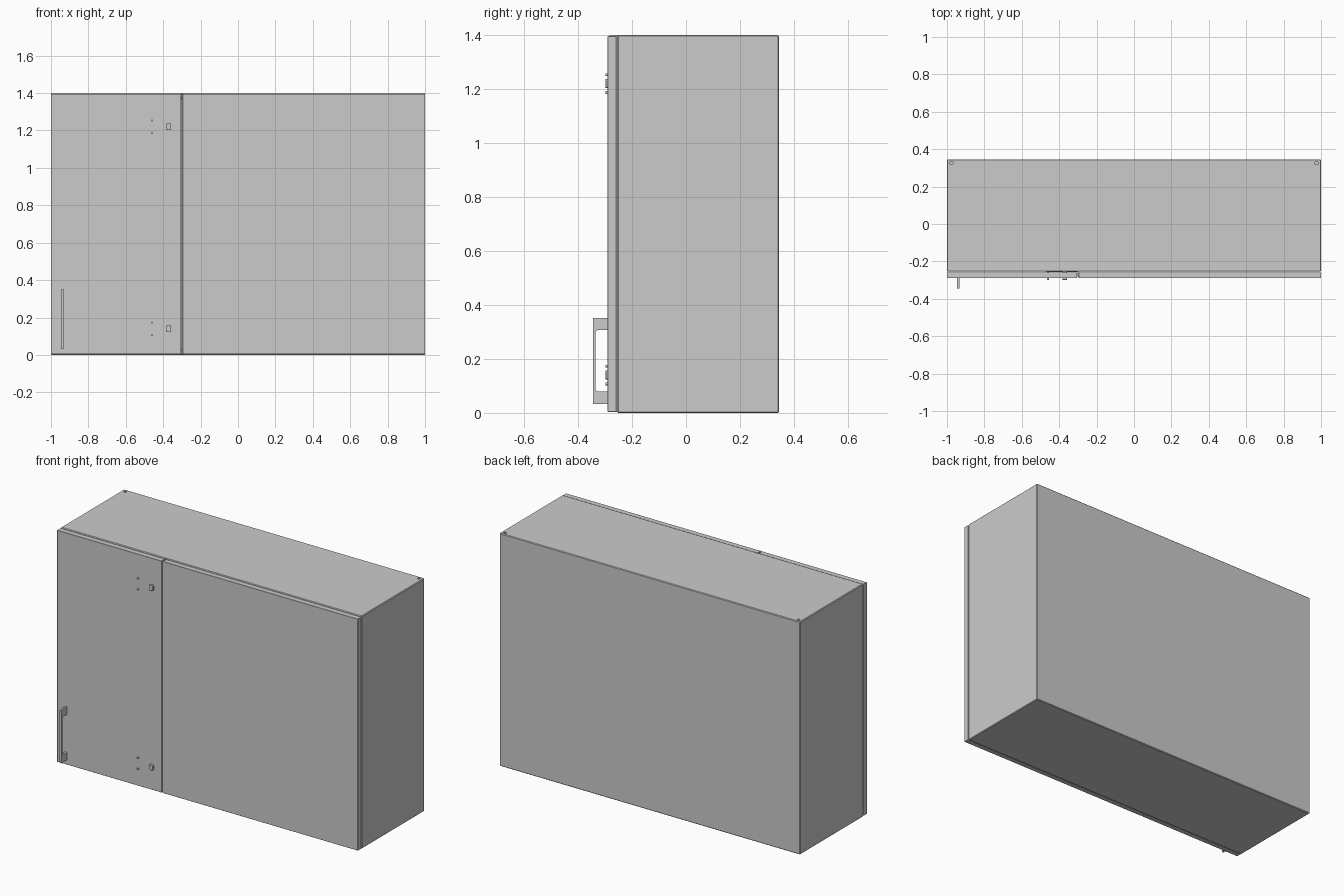
import bpy, bmesh, math

if "Cube" in bpy.data.objects:
    bpy.data.objects.remove(bpy.data.objects["Cube"])


def mesh_object(name, bm):
    bmesh.ops.recalc_face_normals(bm, faces=bm.faces)
    me = bpy.data.meshes.new(name)
    bm.to_mesh(me)
    bm.free()
    ob = bpy.data.objects.new(name, me)
    bpy.context.collection.objects.link(ob)
    return ob


def box_bm(x0, x1, y0, y1, z0, z1):
    bm = bmesh.new()
    bmesh.ops.create_cube(bm, size=1)
    for v in bm.verts:
        v.co.x = x0 if v.co.x < 0 else x1
        v.co.y = y0 if v.co.y < 0 else y1
        v.co.z = z0 if v.co.z < 0 else z1
    return bm


def box(name, *dims, bevel=0):
    ob = mesh_object(name, box_bm(*dims))
    if bevel:
        add_bevel(ob, bevel)
    return ob


def add_bevel(ob, width, segments=1):
    m = ob.modifiers.new("Bevel", 'BEVEL')
    m.width, m.segments = width, segments
    m.limit_method = 'ANGLE'


def prism(name, points, axis, lo, hi):
    """Extrude a 2D outline along x ('x': points are y,z) or y ('y': points are x,z)."""
    bm = bmesh.new()
    put = (lambda a, b, t: (t, a, b)) if axis == 'x' else (lambda a, b, t: (a, t, b))
    lo_v = [bm.verts.new(put(a, b, lo)) for a, b in points]
    hi_v = [bm.verts.new(put(a, b, hi)) for a, b in points]
    bm.faces.new(lo_v)
    bm.faces.new(hi_v[::-1])
    n = len(points)
    for i in range(n):
        j = (i + 1) % n
        bm.faces.new((lo_v[i], lo_v[j], hi_v[j], hi_v[i]))
    return mesh_object(name, bm)


FRONT, BACK, HEIGHT = -0.29, 0.345, 1.40
CARCASS, WALL = -0.255, 0.035

# Hollow carcass, open at the front
bm = box_bm(-1, 1, CARCASS, BACK, 0, HEIGHT)
bm.normal_update()
front = [f for f in bm.faces if f.normal.y < -0.9]
bmesh.ops.inset_region(bm, faces=front, thickness=WALL)
cavity = bmesh.ops.extrude_face_region(bm, geom=front)
bmesh.ops.delete(bm, geom=front, context='FACES')
for g in cavity["geom"]:
    if isinstance(g, bmesh.types.BMVert):
        g.co.y = BACK - 0.05
carcass = mesh_object("carcass", bm)
add_bevel(carcass, 0.004)

# Small square notches and wall hangers at the rear top corners
for side, s in (("left", -1), ("right", 1)):
    xs = sorted((s * 0.968, s * 0.984))
    cutter = box("notch_cutter_" + side, *xs, 0.317, 0.331, 1.37, 1.45)
    cutter.hide_render = True
    cutter.hide_viewport = True
    m = carcass.modifiers.new("Notch", 'BOOLEAN')
    m.operation, m.object, m.solver = 'DIFFERENCE', cutter, 'EXACT'

# Interior shelves
for i, z in enumerate((0.48, 0.93)):
    box(f"shelf_{i + 1}", -0.965, 0.965, -0.22, 0.295, z, z + 0.03)

# Door, fixed blind panel and the thin strip between them
box("door", -1, -0.304, FRONT, -0.258, 0.004, 1.396, bevel=0.001)
box("blind_panel", -0.296, 1, FRONT, -0.258, 0.004, 1.396, bevel=0.001)
box("gap_strip", -0.302, -0.298, -0.284, -0.245, 0.004, 1.401)
box("door_stile", -0.35, -0.25, -0.2545, -0.22, WALL, HEIGHT - WALL)

# Hinges: D-shaped cup tip through the door, two screws and an inner arm
for label, z in (("lower", 0.14), ("upper", 1.22)):
    d = [(-0.357, z - 0.012), (-0.357, z + 0.012), (-0.362, z + 0.018),
         (-0.378, z + 0.018), (-0.383, z + 0.012), (-0.383, z - 0.012),
         (-0.378, z - 0.016), (-0.362, z - 0.016)]
    cup = prism("hinge_cup_" + label, d, 'y', -0.299, -0.24)
    add_bevel(cup, 0.002)
    box("hinge_arm_" + label, -0.47, -0.30, -0.257, -0.235, z - 0.014, z + 0.014)
    for i, dz in enumerate((-0.033, 0.033)):
        pts = [(-0.46 + 0.005 * math.cos(a), z + dz + 0.005 * math.sin(a))
               for a in (math.tau * k / 12 for k in range(12))]
        prism(f"hinge_screw_{label}_{i + 1}", pts, 'y', -0.299, -0.24)

# Handle: flat bow with two thick feet and a rounded opening
z0, z1, face, inner, r = 0.033, 0.352, -0.345, -0.335, 0.010
outline = [(FRONT, z0), (face, z0), (face, z1), (FRONT, z1)]
for cz, start in ((0.307 - r, 90), (0.079 + r, 180)):
    if start == 90:
        outline.append((FRONT, 0.307))
    for k in range(6):
        a = math.radians(start + k * 18)
        outline.append((inner + r + r * math.cos(a), cz + r * math.sin(a)))
outline.append((FRONT, 0.079))
prism("handle", outline, 'x', -0.946, -0.934)
